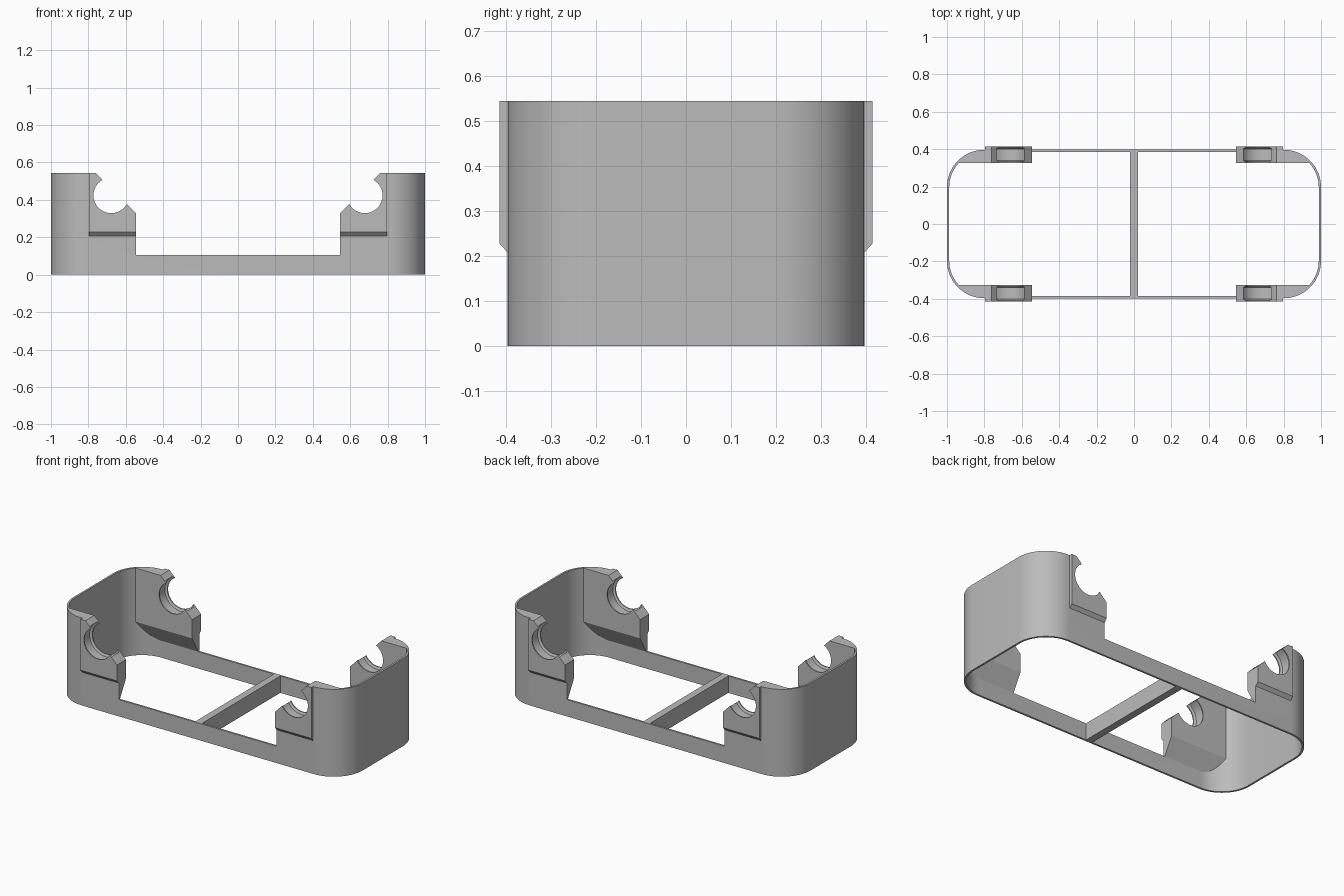
import bpy, bmesh, math

if "Cube" in bpy.data.objects:
    bpy.data.objects.remove(bpy.data.objects["Cube"], do_unlink=True)

HALF_X, HALF_Y, HEIGHT, RAIL = 1.0, 0.397, 0.545, 0.105
WALL, RADIUS, END_X = 0.012, 0.2, 0.545

grey = bpy.data.materials.new("plain_grey")
grey.use_nodes = True
grey.diffuse_color = (0.5, 0.5, 0.5, 1)
grey.node_tree.nodes["Principled BSDF"].inputs["Base Color"].default_value = (0.5, 0.5, 0.5, 1)


def loft(name, rings):
    """Closed solid through a list of matching point rings."""
    bm = bmesh.new()
    loops = [[bm.verts.new(p) for p in ring] for ring in rings]
    for a, b in zip(loops, loops[1:]):
        for i in range(len(a)):
            j = (i + 1) % len(a)
            bm.faces.new((a[i], a[j], b[j], b[i]))
    bm.faces.new(loops[0])
    bm.faces.new(loops[-1])
    bmesh.ops.recalc_face_normals(bm, faces=bm.faces)
    mesh = bpy.data.meshes.new(name)
    bm.to_mesh(mesh)
    bm.free()
    mesh.materials.append(grey)
    obj = bpy.data.objects.new(name, mesh)
    bpy.context.collection.objects.link(obj)
    return obj


def rounded_prism(name, inset, z0, z1, steps=16):
    r = RADIUS - inset
    cx, cy = HALF_X - RADIUS, HALF_Y - RADIUS
    outline = []
    for q, (sx, sy) in enumerate([(1, 1), (-1, 1), (-1, -1), (1, -1)]):
        for k in range(steps + 1):
            a = math.pi / 2 * (q + k / steps)
            outline.append((sx * cx + r * math.cos(a), sy * cy + r * math.sin(a)))
    return loft(name, [[(x, y, z) for x, y in outline] for z in (z0, z1)])


def along_x(name, profile, x0, x1, sx, sy):
    return loft(name, [[(sx * x, sy * y, z) for y, z in profile] for x in (x0, x1)])


def combine(target, tool, operation):
    mod = target.modifiers.new(operation, "BOOLEAN")
    mod.operation, mod.solver, mod.object = operation, "EXACT", tool
    bpy.context.view_layer.objects.active = target
    bpy.ops.object.modifier_apply(modifier=mod.name)
    bpy.data.objects.remove(tool, do_unlink=True)


# Thin rounded wall, open at top and bottom
frame = rounded_prism("cradle_frame", 0, 0, HEIGHT)
combine(frame, rounded_prism("hollow", WALL, -0.1, HEIGHT + 0.1), "DIFFERENCE")

# Inner corner supports with sloped undersides, and raised outer pads
mid_y, inner_y = HALF_Y - WALL / 2, 0.326
support = [(inner_y, 0.21), (mid_y, 0.095), (mid_y, HEIGHT), (inner_y, HEIGHT)]
pad = [(0.36, 0.21), (HALF_Y, 0.208), (0.415, 0.228), (0.415, HEIGHT), (0.36, HEIGHT)]
corners = [(sx, sy) for sx in (-1, 1) for sy in (-1, 1)]
for sx, sy in corners:
    block = along_x("support", support, 0.5, 1.1, sx, sy)
    combine(block, rounded_prism("limit", WALL / 2, -0.1, HEIGHT + 0.1), "INTERSECT")
    combine(frame, block, "UNION")
    combine(frame, along_x("pad", pad, 0.5, 0.797, sx, sy), "UNION")

# Low middle opening with slanted shoulders
half = [(END_X, RAIL), (END_X, 0.327), (0.9, 0.682)]
notch = half + [(-x, z) for x, z in reversed(half)]
combine(frame, loft("notch", [[(x, y, z) for x, z in notch] for y in (-0.6, 0.6)]), "DIFFERENCE")

# Round seats with a wider groove between two lips
seat = [(0.29, 0.095), (0.333, 0.095), (0.339, 0.109),
        (0.402, 0.109), (0.408, 0.095), (0.45, 0.095)]
angles = [2 * math.pi * k / 64 for k in range(64)]
for sx, sy in corners:
    rings = [[(sx * 0.678 + r * math.cos(a), sy * y, 0.424 + r * math.sin(a))
              for a in angles] for y, r in seat]
    combine(frame, loft("seat", rings), "DIFFERENCE")

# Cross rib between the long rails
rib = [(-mid_y, 0), (mid_y, 0), (mid_y, RAIL), (-mid_y, RAIL)]
cross_rib = along_x("cross_rib", rib, -0.0225, 0.0225, 1, 1)

bpy.ops.object.select_all(action="DESELECT")
frame.select_set(True)
bpy.context.view_layer.objects.active = frame
bpy.ops.object.shade_smooth_by_angle(angle=math.radians(25))
